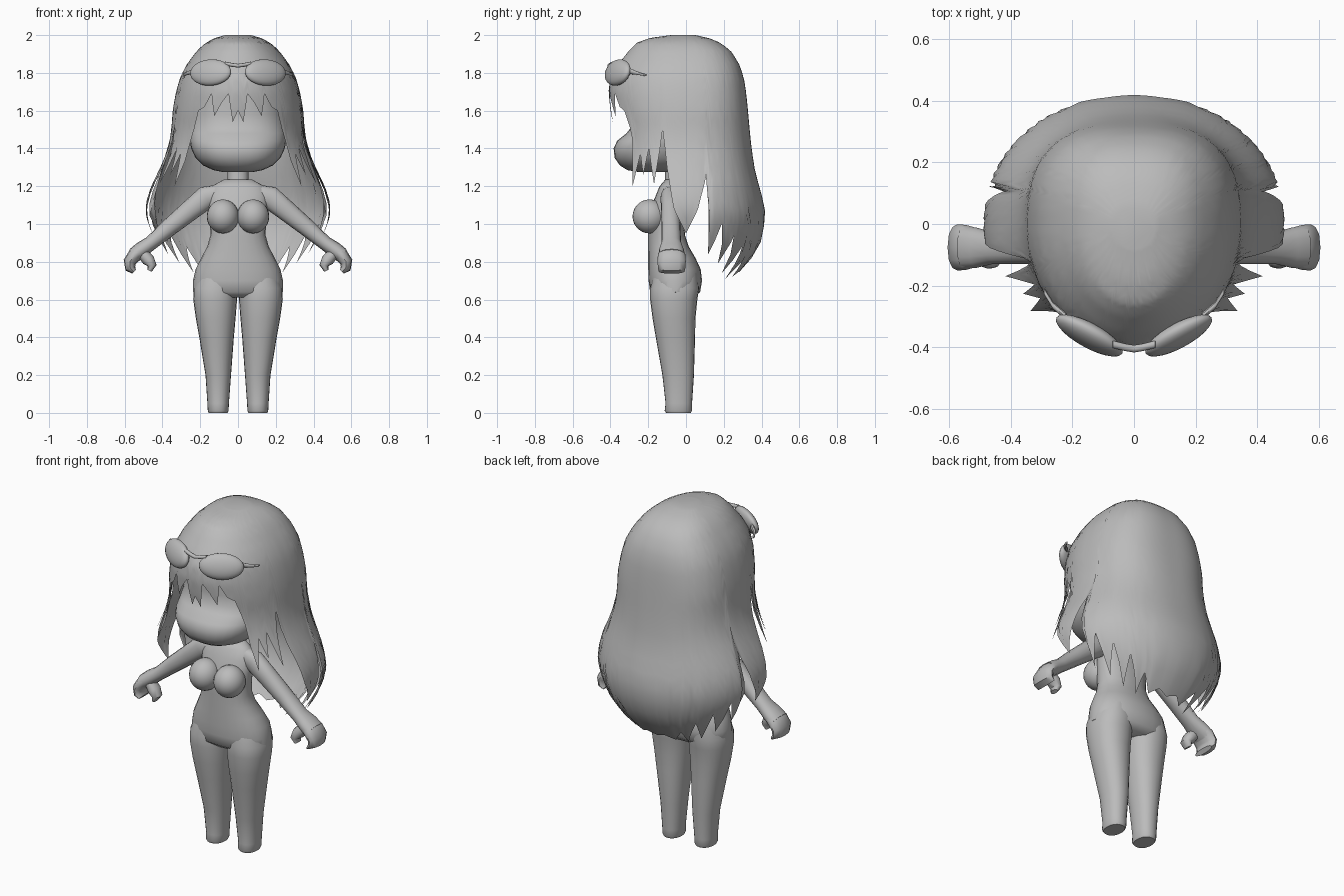
import bpy, bmesh, math
from mathutils import Vector, Matrix

GREY = bpy.data.materials.new("plain grey")
GREY.diffuse_color = (0.5, 0.5, 0.5, 1)


def finish(name, bm, angle=50):
    """Turn a bmesh into a smooth-shaded object."""
    me = bpy.data.meshes.new(name)
    bm.to_mesh(me)
    bm.free()
    me.materials.append(GREY)
    ob = bpy.data.objects.new(name, me)
    bpy.context.collection.objects.link(ob)
    bpy.ops.object.select_all(action='DESELECT')
    ob.select_set(True)
    bpy.context.view_layer.objects.active = ob
    bpy.ops.object.shade_smooth_by_angle(angle=math.radians(angle))
    return ob


def lerp(table, v):
    """Interpolate rows of (key, values...) with rising keys."""
    if v <= table[0][0]:
        return table[0][1:]
    for a, b in zip(table, table[1:]):
        if v <= b[0]:
            t = (v - a[0]) / (b[0] - a[0])
            return tuple(p + (q - p) * t for p, q in zip(a[1:], b[1:]))
    return table[-1][1:]


def power(v, n):
    return math.copysign(abs(v) ** (2 / n), v)


def bridge(bm, rings, caps=(True, True)):
    for a, b in zip(rings, rings[1:]):
        for i in range(len(a)):
            j = (i + 1) % len(a)
            bm.faces.new((a[i], a[j], b[j], b[i]))
    if caps[0]:
        bm.faces.new(rings[0][::-1])
    if caps[1]:
        bm.faces.new(rings[-1])


def loft(name, rows, n=24, caps=(True, True), mirror=False, square=2.2):
    """Stack of rings: (z, x min, x max, y front, y back)."""
    for s in ((1, -1) if mirror else (1,)):
        bm = bmesh.new()
        rings = []
        for z, x0, x1, y0, y1 in rows:
            ring = []
            for i in range(n):
                a = 2 * math.pi * i / n
                ring.append(bm.verts.new((
                    s * ((x0 + x1) / 2 + (x1 - x0) / 2 * power(math.cos(a), square)),
                    (y0 + y1) / 2 + (y1 - y0) / 2 * power(math.sin(a), square), z)))
            rings.append(ring)
        bridge(bm, rings, caps)
        bmesh.ops.recalc_face_normals(bm, faces=bm.faces)
        finish(name + {1: "_right", -1: "_left"}[s] if mirror else name, bm)


def limb(name, path, n=16):
    """Mirrored tube in the xz plane: (x, y, z, radius, y radius)."""
    for s, side in ((1, "_right"), (-1, "_left")):
        bm = bmesh.new()
        rings = []
        for k, (x, y, z, r, ry) in enumerate(path):
            p, q = path[max(k - 1, 0)], path[min(k + 1, len(path) - 1)]
            d = Vector((q[0] - p[0], 0, q[2] - p[2])).normalized()
            ring = []
            for i in range(n):
                a = 2 * math.pi * i / n
                c = r * math.cos(a)
                ring.append(bm.verts.new((s * (x - d.z * c), y + ry * power(math.sin(a), 2.4), z + d.x * c)))
            rings.append(ring)
        bridge(bm, rings)
        bmesh.ops.recalc_face_normals(bm, faces=bm.faces)
        finish(name + side, bm)


def ball(name, loc, size, rot=(0, 0, 0), mirror=True):
    for s in ((1, -1) if mirror else (1,)):
        bm = bmesh.new()
        bmesh.ops.create_uvsphere(bm, u_segments=24, v_segments=14, radius=1)
        m = (Matrix.Translation((s * loc[0], loc[1], loc[2]))
             @ Matrix.Rotation(s * rot[2], 4, 'Z') @ Matrix.Rotation(rot[0], 4, 'X')
             @ Matrix.Diagonal((*size, 1)))
        bm.transform(m)
        finish(name + ("_right" if s > 0 else "_left") if mirror else name, bm)


# Hair: outline by height (z, half width, front y, back y, corner squareness)
SHAPE = [(0.68, .26, .25, .22, 2.1), (0.8, .36, .33, .335, 2.1), (0.9, .43, .38, .395, 2.1),
         (1.0, .475, .41, .415, 2.1), (1.06, .49, .42, .42, 2.1), (1.12, .485, .42, .41, 2.1),
         (1.2, .46, .40, .387, 2.2), (1.3, .41, .39, .362, 2.3), (1.4, .37, .38, .347, 2.4),
         (1.5, .352, .38, .337, 2.5), (1.6, .346, .40, .328, 2.6), (1.7, .328, .41, .318, 2.6),
         (1.78, .305, .40, .305, 2.6), (1.85, .268, .355, .28, 2.6), (1.92, .215, .30, .235, 2.6),
         (1.96, .17, .26, .18, 2.6), (1.985, .12, .19, .12, 2.6), (2.0, .07, .08, .05, 2.4)]
# Strand ends: (degrees from the front, lowest z)
HEM = [(0, 1.60), (4, 1.54), (8, 1.69), (14, 1.64), (20, 1.57), (24, 1.69), (30, 1.62), (36, 1.60),
       (42, 1.46), (46, 1.20), (52, 1.37), (56, 1.26), (60, 1.40), (66, 1.21), (72, 1.50),
       (76, 1.30), (82, 1.08), (90, .95), (98, 1.08), (104, 1.25), (108, .84), (116, 1.0), (120, .79),
       (128, .94), (132, .74), (140, .88), (146, .71), (152, .80), (160, .72), (170, .75), (180, .73)]
bm = bmesh.new()
ROWS, COLS = 24, 180
rings = []
for r in range(ROWS + 1):
    ring = []
    for c in range(COLS):
        deg = c * 360 / COLS
        hem = lerp(HEM, min(deg, 360 - deg))[0]
        z = 2 - (2 - hem) * (r / ROWS) ** 1.7
        w, f, b, n = lerp(SHAPE, z)
        a = math.radians(deg)
        if math.cos(a) > 0:
            n, depth = 2.1, f
        else:
            depth = b
        ring.append(bm.verts.new((w * power(math.sin(a), n), -depth * power(math.cos(a), n), z)))
    rings.append(ring)
bridge(bm, rings, (True, False))
bmesh.ops.recalc_face_normals(bm, faces=bm.faces)
finish("hair", bm, 60)

# Head with full cheeks and a recessed eye area
loft("head", [(1.275, -.08, .08, -.25, -.02), (1.285, -.13, .13, -.31, .02), (1.31, -.185, .185, -.35, .06),
              (1.35, -.225, .225, -.378, .1), (1.40, -.248, .248, -.383, .13), (1.44, -.255, .255, -.365, .15),
              (1.48, -.26, .26, -.315, .17), (1.52, -.26, .26, -.285, .19), (1.58, -.25, .25, -.28, .2),
              (1.70, -.24, .24, -.28, .2)], n=32, caps=(True, False), square=2.4)
loft("neck", [(1.17, -.07, .07, -.12, .0), (1.22, -.055, .055, -.11, -.01), (1.32, -.055, .055, -.11, -.01)], n=16)

# Body
loft("torso", [(.61, -.20, .20, -.15, .04), (.64, -.238, .238, -.19, .075), (.70, -.238, .238, -.198, .085),
               (.76, -.225, .225, -.2, .078), (.82, -.195, .195, -.2, .05), (.88, -.163, .163, -.2, .015),
               (.94, -.146, .146, -.2, -.005), (1.0, -.148, .148, -.2, -.01), (1.08, -.155, .155, -.19, -.015),
               (1.15, -.16, .16, -.16, -.02), (1.20, -.14, .14, -.14, -.02), (1.235, -.075, .075, -.11, -.02)])
ball("bust", (.08, -.193, 1.04), (.085, .09, .09))
loft("leg", [(0, .055, .155, -.105, .025), (.012, .05, .16, -.113, .032), (.05, .048, .162, -.108, .032),
             (.2, .037, .172, -.125, .042), (.4, .022, .205, -.16, .048), (.5, .013, .223, -.177, .05),
             (.6, .005, .237, -.19, .06), (.66, .002, .236, -.19, .07), (.74, .005, .21, -.17, .06)], mirror=True)

# Arms and mitten hands
limb("arm", [(.09, -.085, 1.16, .05, .04), (.17, -.085, 1.14, .062, .05), (.25, -.082, 1.075, .055, .05),
             (.36, -.08, .985, .047, .05), (.46, -.078, .90, .038, .052), (.51, -.077, .865, .042, .065),
             (.55, -.076, .835, .04, .07)])
limb("fingers", [(.50, -.076, .872, .03, .06), (.545, -.076, .838, .038, .073), (.573, -.076, .80, .034, .075),
                 (.57, -.076, .765, .028, .072), (.55, -.076, .748, .014, .068)], 12)
limb("thumb", [(.51, -.1, .85, .03, .03), (.475, -.105, .81, .034, .04), (.455, -.108, .78, .024, .035),
               (.468, -.108, .752, .012, .026)], 12)

# Sunglasses pushed up on the hair
ball("lens", (.145, -.362, 1.802), (.122, .036, .072), (-.3, 0, .5))
limb("glasses_arm", [(.22, -.30, 1.81, .016, .012), (.262, -.265, 1.80, .01, .012), (.29, -.22, 1.79, .006, .012)], 8)
limb("glasses_bridge", [(0, -.405, 1.838, .01, .012), (.03, -.40, 1.842, .01, .012), (.07, -.39, 1.85, .01, .012)], 8)
